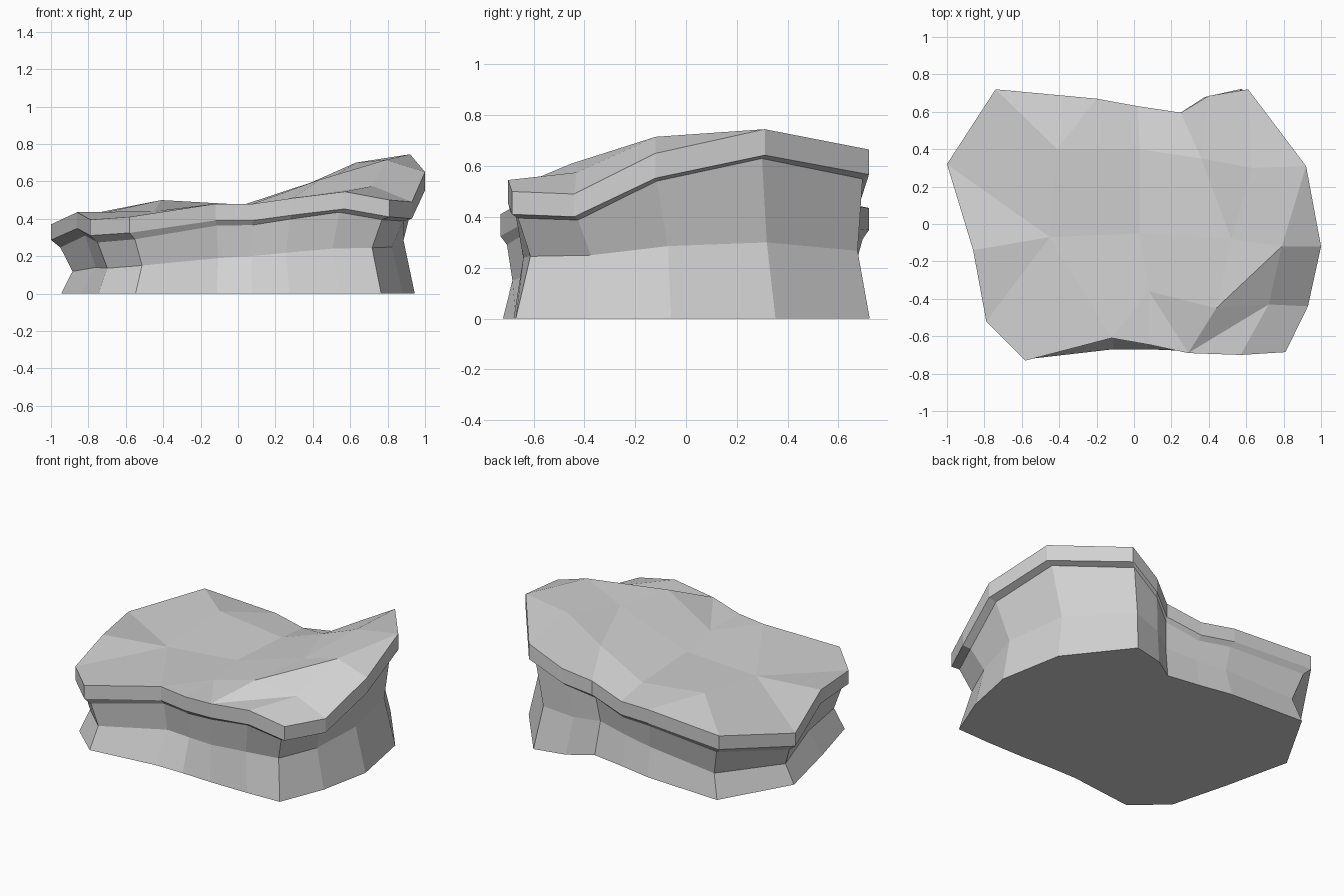
import bpy
import bmesh
from math import radians
from mathutils import Vector
from mathutils.geometry import delaunay_2d_cdt

cube = bpy.data.objects.get("Cube")
if cube:
    bpy.data.objects.remove(cube, do_unlink=True)

# Upper rim of the slab, counterclockwise from the front right corner
rim = [Vector(p) for p in (
    (-.58, -.73, .41), (-.12, -.61, .48), (.08, -.645, .48), (.29, -.69, .51),
    (.57, -.7, .545), (.81, -.685, .5), (.93, -.44, .49), (1, -.12, .65),
    (.92, .31, .745), (.61, .72, .665), (.4, .685, .55), (.25, .595, .475),
    (.02, .63, .42), (-.2, .67, .44), (-.74, .72, .435), (-1, .32, .37),
    (-.86, -.14, .435), (-.79, -.52, .395))]

# Bumps and hollows of the top, row by row from the back
bumps = {name: Vector(p) for name, p in (
    ("a", (-.41, .4, .5)), ("b", (.03, .4, .45)), ("c", (.36, .35, .58)), ("d", (.63, .3, .7)),
    ("e", (-.45, -.07, .44)), ("f", (.03, -.05, .475)), ("g", (.52, -.08, .63)),
    ("h", (.79, -.12, .715)),
    ("i", (.08, -.36, .48)), ("j", (.44, -.45, .61)), ("k", (.72, -.43, .575)))}

# Creases that run across the top from rim to rim
creases = ((15, "a", "b", "c", "d", 8), (16, "e", "f", "g", "h", 7),
           (1, "i", "j", "h"), (13, "a", "e"), (12, "b", "f", "i", 2),
           (11, "c", "g", "j", 3, "k", 6), (4, "k", "h", 8))


def lip_edge(p):
    return Vector((p.x, p.y, p.z * .95 - .065))


def lip_underside(p):
    edge = lip_edge(p)
    return Vector((p.x * .95, p.y * .965, edge.z - .026 + .014 * p.x))


def waist(p):
    return Vector((p.x * .885, p.y * .925 + .04 * p.x ** 3, .1 + .055 * p.x + .2 * p.z))


def foot(p):
    x = p.x * .945
    y = p.y * .985 + .06 * p.x ** 3
    if p.x < -.8:
        x = min(x, -.845)
    if p.y < -.6:
        y = max(min(y, -.67), -.72)
    return Vector((x, y, 0))


bm = bmesh.new()
count = len(rim)

# Stacked rings form the lip, the undercut and the flared foot
rings = [[bm.verts.new(p) for p in rim]]
for shape in (lip_edge, lip_underside, waist, foot):
    ring = [bm.verts.new(shape(p)) for p in rim]
    above = rings[-1]
    for i in range(count):
        j = (i + 1) % count
        bm.faces.new((above[i], ring[i], ring[j], above[j]))
    rings.append(ring)
bm.faces.new(list(reversed(rings[-1])))

# Faceted top, with the rim and the creases kept as edges
top = rings[0] + [bm.verts.new(p) for p in bumps.values()]
index = {name: count + n for n, name in enumerate(bumps)}
edges = [(i, (i + 1) % count) for i in range(count)]
for crease in creases:
    chain = [index.get(step, step) for step in crease]
    edges += zip(chain, chain[1:])
result = delaunay_2d_cdt([v.co.xy for v in top], edges, [list(range(count))], 1, 1e-5)
sources = result[3]
facets = [bm.faces.new([top[sources[i][0]] for i in face]) for face in result[2]]
bmesh.ops.recalc_face_normals(bm, faces=bm.faces)

# Merge nearly level triangles into broad facets
bmesh.ops.join_triangles(bm, faces=facets, angle_face_threshold=radians(15),
                         angle_shape_threshold=radians(70))

mesh = bpy.data.meshes.new("rock")
bm.to_mesh(mesh)
bm.free()
rock = bpy.data.objects.new("rock", mesh)
bpy.context.collection.objects.link(rock)

# Plain grey stone
stone = bpy.data.materials.new("grey_stone")
stone.use_nodes = True
grey = (.64, .64, .64, 1)
stone.diffuse_color = grey
stone.node_tree.nodes["Principled BSDF"].inputs["Base Color"].default_value = grey
mesh.materials.append(stone)
